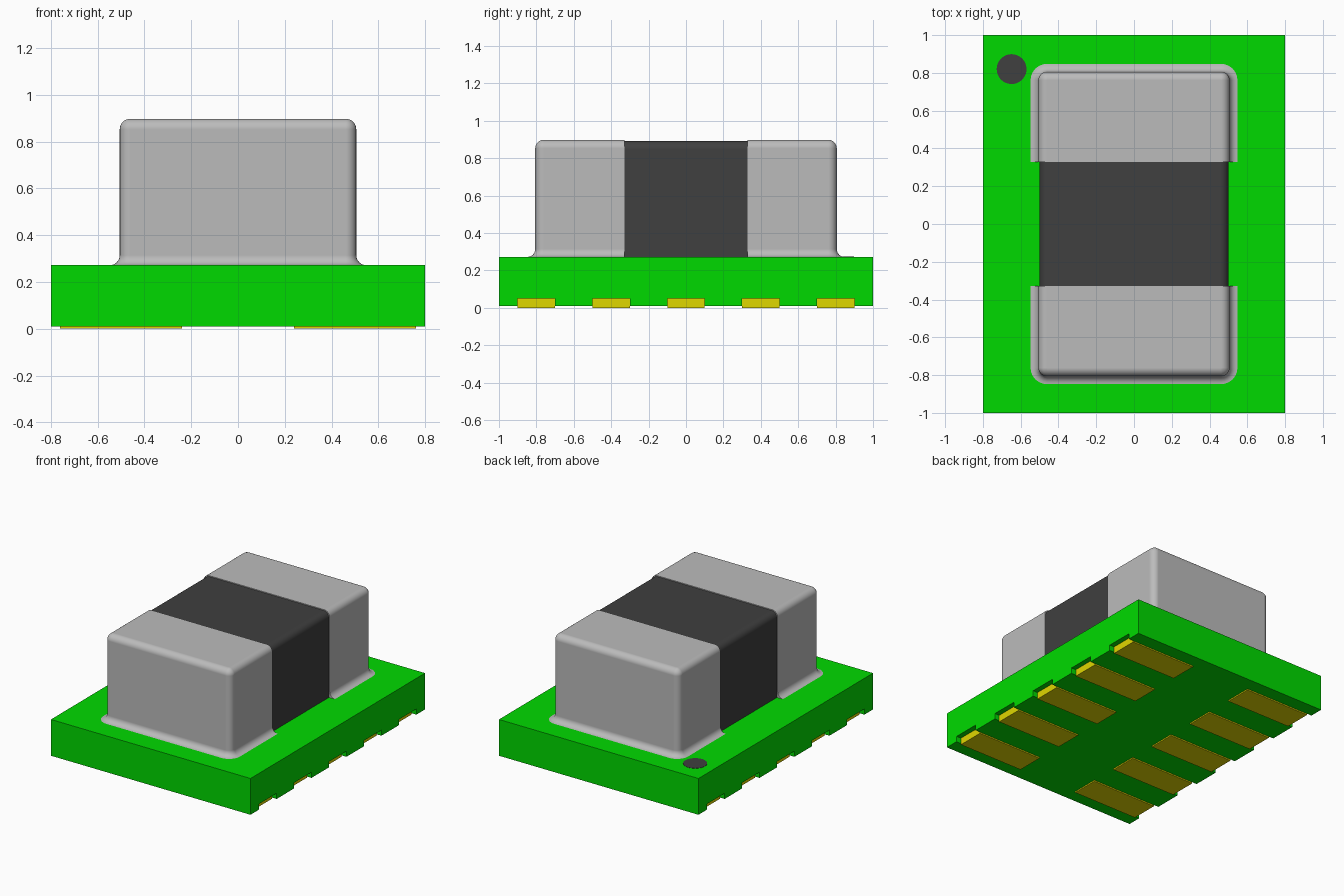
import bpy, bmesh, math

cube = bpy.data.objects.get("Cube")
if cube:
    bpy.data.objects.remove(cube, do_unlink=True)


def material(name, rgb):
    m = bpy.data.materials.new(name)
    m.use_nodes = True
    m.diffuse_color = (*rgb, 1)
    m.node_tree.nodes["Principled BSDF"].inputs["Base Color"].default_value = (*rgb, 1)
    return m


GREEN = material("board green", (0.0, 0.70, 0.0))
GREY = material("terminal grey", (0.50, 0.50, 0.50))
DARK = material("ceramic dark grey", (0.05, 0.05, 0.05))
GOLD = material("contact gold", (0.74, 0.68, 0.0))

BOARD_Z = 0.272   # top of the board
R = 0.045         # edge rounding of the component
PAD_Y = [-0.8, -0.4, 0.0, 0.4, 0.8]


def finish(bm, name, mat, smooth=False):
    bmesh.ops.remove_doubles(bm, verts=bm.verts, dist=1e-5)
    bmesh.ops.recalc_face_normals(bm, faces=bm.faces)
    mesh = bpy.data.meshes.new(name)
    bm.to_mesh(mesh)
    bm.free()
    mesh.materials.append(mat)
    ob = bpy.data.objects.new(name, mesh)
    bpy.context.collection.objects.link(ob)
    if smooth:
        bpy.ops.object.select_all(action='DESELECT')
        ob.select_set(True)
        bpy.context.view_layer.objects.active = ob
        bpy.ops.object.shade_smooth_by_angle(angle=math.radians(35))
        # keeps the large faces evenly flat next to the rounded edges
        weighted = ob.modifiers.new("flat_faces", 'WEIGHTED_NORMAL')
        weighted.keep_sharp = True
        weighted.weight = 100
    return ob


def add_box(bm, x0, x1, y0, y1, z0, z1):
    for v in bmesh.ops.create_cube(bm, size=1)["verts"]:
        v.co = ((x0 + x1) / 2 + v.co.x * (x1 - x0),
                (y0 + y1) / 2 + v.co.y * (y1 - y0),
                (z0 + z1) / 2 + v.co.z * (z1 - z0))


def arc(cx, cy, r, a0, a1, n=6):
    return [(cx + r * math.cos(math.radians(a0 + (a1 - a0) * i / n)),
             cy + r * math.sin(math.radians(a0 + (a1 - a0) * i / n))) for i in range(n + 1)]


def loft(bm, outlines):
    """Skin a stack of closed outlines and cap both ends."""
    rings = [[bm.verts.new(p) for p in o] for o in outlines]
    n = len(rings[0])
    for a, b in zip(rings, rings[1:]):
        for i in range(n):
            j = (i + 1) % n
            # the last outline edge is the flat inner end, closed as one face below
            if len(rings) == 2 or j:
                bm.faces.new((a[i], a[j], b[j], b[i]))
    bm.faces.new(rings[0])
    bm.faces.new(rings[-1])
    if len(rings) > 2:
        bm.faces.new([r[0] for r in rings] + [r[-1] for r in reversed(rings)])


# Board with notches along both long edges
bm = bmesh.new()
add_box(bm, -0.8, 0.8, -1, 1, 0.009, BOARD_Z)
board = finish(bm, "board", GREEN)
bm = bmesh.new()
for s in (-1, 1):
    for y in PAD_Y:
        add_box(bm, *sorted((s * 0.76, s * 0.9)), y - 0.1, y + 0.1, -0.1, 0.05)
cutter = finish(bm, "notch_cutter", GREEN)
cut = board.modifiers.new("notches", 'BOOLEAN')
cut.operation = 'DIFFERENCE'
cut.solver = 'EXACT'
cut.object = cutter
bpy.context.view_layer.objects.active = board
bpy.ops.object.modifier_apply(modifier=cut.name)
bpy.data.objects.remove(cutter, do_unlink=True)

# Gold contacts under the board
for side, s in (("right", -1), ("left", 1)):
    for i, y in enumerate(PAD_Y):
        bm = bmesh.new()
        add_box(bm, *sorted((s * 0.24, s * 0.762)), y - 0.0998, y + 0.0998, 0, 0.0498)
        finish(bm, f"contact_{side}_{i + 1}", GOLD)

# Ceramic body: rounded-top section drawn along y
TOP = 0.892
section = [(0.5, BOARD_Z)] + arc(0.5 - R, TOP - R, R, 0, 90) \
    + arc(-0.5 + R, TOP - R, R, 90, 180) + [(-0.5, BOARD_Z)]
bm = bmesh.new()
loft(bm, [[(x, y, z) for x, z in section] for y in (-0.34, 0.34)])
finish(bm, "ceramic_body", DARK, smooth=True)

# End terminals: stacked plan outlines with a solder fillet below and a rounded top
FLARE, HALF_X, END_Y, INNER_Y, CAP_Z = 0.042, 0.506, 0.806, 0.328, 0.898
profile = [(FLARE + x, BOARD_Z + FLARE + z) for x, z in arc(0, 0, FLARE, 270, 180)]
profile += [(x, z) for x, z in arc(-R, CAP_Z - R, R, 0, 90)]
for name, s in (("front_terminal", -1), ("back_terminal", 1)):
    outlines = []
    for off, z in profile:
        r = max(R + off, 1e-4)
        cx, cy = HALF_X + off - r, END_Y + off - r
        plan = [(HALF_X + off, INNER_Y)] + arc(cx, cy, r, 0, 90) \
            + arc(-cx, cy, r, 90, 180) + [(-HALF_X - off, INNER_Y)]
        outlines.append([(x, s * y, z) for x, y in plan])
    bm = bmesh.new()
    loft(bm, outlines)
    finish(bm, name, GREY, smooth=True)

# Orientation dot, a thin plate on the board
bm = bmesh.new()
bmesh.ops.create_cone(bm, cap_ends=True, segments=48, radius1=0.079, radius2=0.079, depth=0.003)
bmesh.ops.translate(bm, verts=bm.verts, vec=(-0.648, 0.82, BOARD_Z))
finish(bm, "orientation_dot", DARK)
